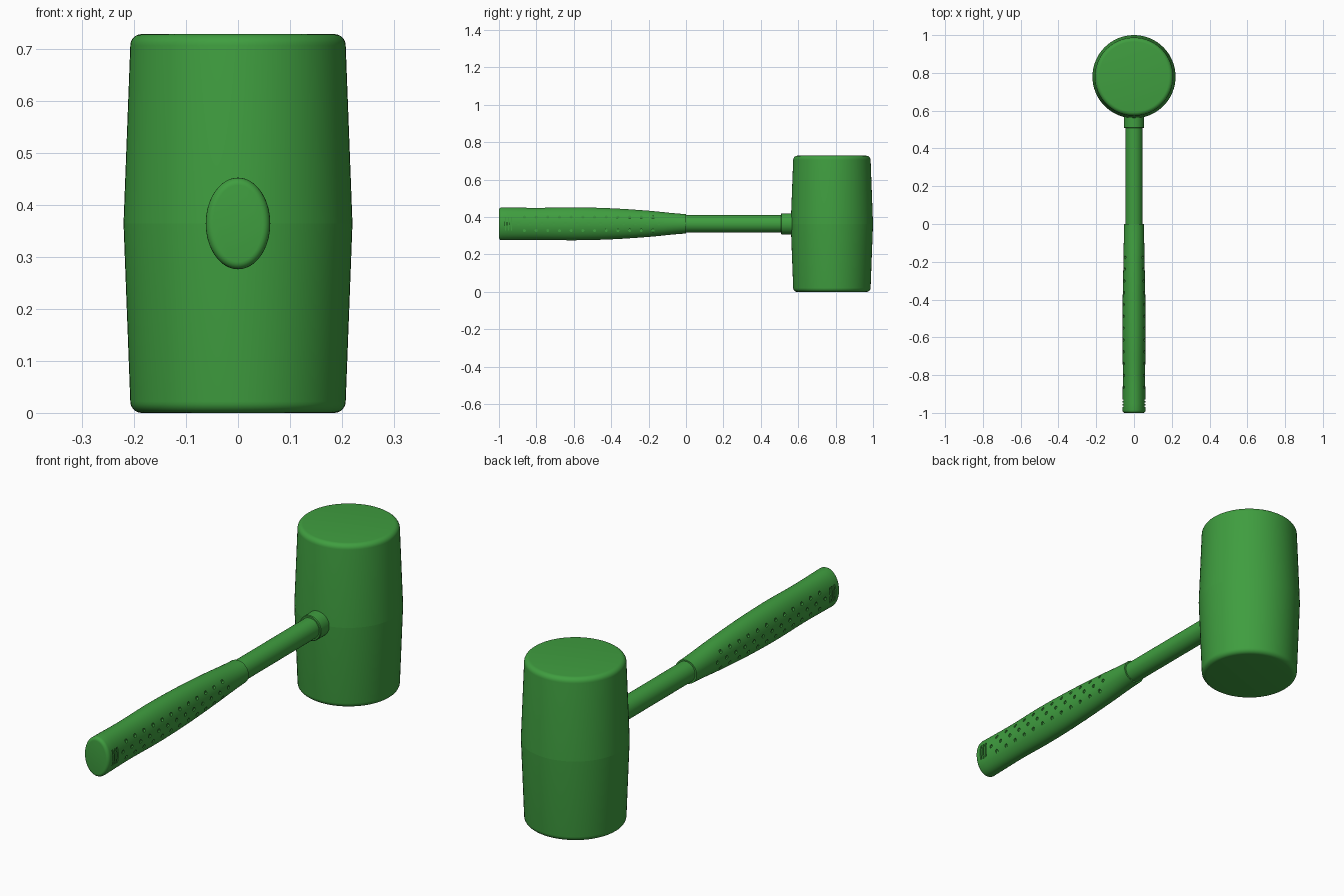
import bpy, bmesh, math

if "Cube" in bpy.data.objects:
    bpy.data.objects.remove(bpy.data.objects["Cube"])

GREEN = bpy.data.materials.new("green")
GREEN.diffuse_color = (0.05, 0.34, 0.05, 1)
GREEN.use_nodes = True
GREEN.node_tree.nodes["Principled BSDF"].inputs["Base Color"].default_value = GREEN.diffuse_color
ZC = 0.364      # height of the handle axis
HEAD_Y = 0.78   # head axis position
SIDES = 64


def loft(name, rings):
    """Skin a closed solid through rings of points, capped at both ends."""
    bm = bmesh.new()
    loops = [[bm.verts.new(p) for p in ring] for ring in rings]
    n = len(loops[0])
    for a, b in zip(loops, loops[1:]):
        for i in range(n):
            j = (i + 1) % n
            bm.faces.new((a[i], a[j], b[j], b[i]))
    bm.faces.new(loops[0])
    bm.faces.new(loops[-1])
    bmesh.ops.recalc_face_normals(bm, faces=bm.faces)
    mesh = bpy.data.meshes.new(name)
    bm.to_mesh(mesh)
    bm.free()
    ob = bpy.data.objects.new(name, mesh)
    bpy.context.collection.objects.link(ob)
    mesh.materials.append(GREEN)
    return ob


def smooth(ob, angle=30):
    bpy.ops.object.select_all(action='DESELECT')
    ob.select_set(True)
    bpy.context.view_layer.objects.active = ob
    bpy.ops.object.shade_smooth_by_angle(angle=math.radians(angle))


def along_y(y, rx, rz):
    return [(rx * math.cos(t), y, ZC + rz * math.sin(t))
            for t in (2 * math.pi * i / SIDES for i in range(SIDES))]


def along_z(z, r):
    return [(r * math.cos(t), HEAD_Y + r * math.sin(t), z)
            for t in (2 * math.pi * i / SIDES for i in range(SIDES))]


# Barrel-shaped head: rounded rims, crease round the middle
F = 0.022
half = [(0.207 - F + F * math.sin(a), F - F * math.cos(a))
        for a in (math.pi / 2 * k / 6 for k in range(7))]
profile = half + [(0.22, ZC)] + [(r, 2 * ZC - z) for r, z in reversed(half)]
head = loft("mallet_head", [along_z(z, r) for r, z in profile])
smooth(head)
for e in head.data.edges:
    if all(abs(head.data.vertices[v].co.z - ZC) < 1e-4 for v in e.vertices):
        e.use_edge_sharp = True

# Shaft and collar
smooth(loft("shaft", [along_y(-0.02, 0.045, 0.046), along_y(0.6, 0.045, 0.046)]))
smooth(loft("collar", [along_y(0.507, 0.050, 0.053), along_y(0.510, 0.053, 0.056),
                       along_y(0.6, 0.053, 0.056)]))

# Oval grip, waisted near the butt and tapering to the shaft
STATIONS = [(-1.0, 0.062, 0.088), (-0.8, 0.059, 0.0855), (-0.6, 0.062, 0.088),
            (-0.4, 0.060, 0.083), (-0.2, 0.056, 0.070), (0.0, 0.053, 0.052)]


def radii(y):
    """Catmull-Rom interpolation of the grip stations."""
    s = (y + 1.0) / 0.2
    i = min(max(int(s), 0), 4)
    t = s - i
    out = []
    for c in (1, 2):
        p = [STATIONS[min(max(i + k, 0), 5)][c] for k in (-1, 0, 1, 2)]
        out.append(0.5 * (2 * p[1] + (p[2] - p[0]) * t
                          + (2 * p[0] - 5 * p[1] + 4 * p[2] - p[3]) * t * t
                          + (3 * p[1] - p[0] - 3 * p[2] + p[3]) * t ** 3))
    return out


rx0, rz0 = radii(-0.985)
rings = []
for k in range(5):
    a = math.pi / 2 * k / 5
    inset = 0.014 * (1 - math.sin(a))
    rings.append(along_y(-1 + 0.015 * (1 - math.cos(a)), rx0 - inset, rz0 - inset))
for k in range(31):
    y = -0.985 + 0.985 * k / 30
    rings.append(along_y(y, *radii(y)))
grip = loft("grip", rings)


def surface_x(y, dz):
    rx, rz = radii(y)
    return rx * math.sqrt(max(0, 1 - (dz / rz) ** 2))


# Cutters: staggered dimples and three grooves on each side of the grip
bm = bmesh.new()


def peg(side, y, dz, r):
    x0, x1 = surface_x(y, dz) - 0.006, 0.08
    lo, hi = [[bm.verts.new((side * x, y + r * math.cos(a), ZC + dz + r * math.sin(a)))
               for a in (2 * math.pi * i / 12 + 0.1 for i in range(12))] for x in (x0, x1)]
    bm.faces.new(lo)
    bm.faces.new(hi)
    for i in range(12):
        bm.faces.new((lo[i], lo[i - 1], hi[i - 1], hi[i]))


for side in (-1, 1):
    for k in range(13):
        peg(side, -0.895 + 0.0625 * k, 0.0, 0.008)
        if k < 12:
            for dz in (-0.036, 0.036):
                peg(side, -0.864 + 0.0625 * k, dz, 0.008)
    for y in (-0.965, -0.949, -0.933):
        made = bmesh.ops.create_cube(bm, size=1)["verts"]
        for v in made:
            v.co = (side * (0.066 + v.co.x * 0.026), y + v.co.y * 0.007, ZC + v.co.z * 0.07)
bmesh.ops.recalc_face_normals(bm, faces=bm.faces)
mesh = bpy.data.meshes.new("grip_cutter")
bm.to_mesh(mesh)
bm.free()
mesh.materials.append(GREEN)
cutter = bpy.data.objects.new("grip_cutter", mesh)
bpy.context.collection.objects.link(cutter)
cutter.hide_render = True

mod = grip.modifiers.new("texture_cut", 'BOOLEAN')
mod.operation = 'DIFFERENCE'
mod.solver = 'EXACT'
mod.object = cutter
bpy.context.view_layer.objects.active = grip
bpy.ops.object.modifier_apply(modifier=mod.name)
bpy.data.objects.remove(cutter, do_unlink=True)
smooth(grip)
